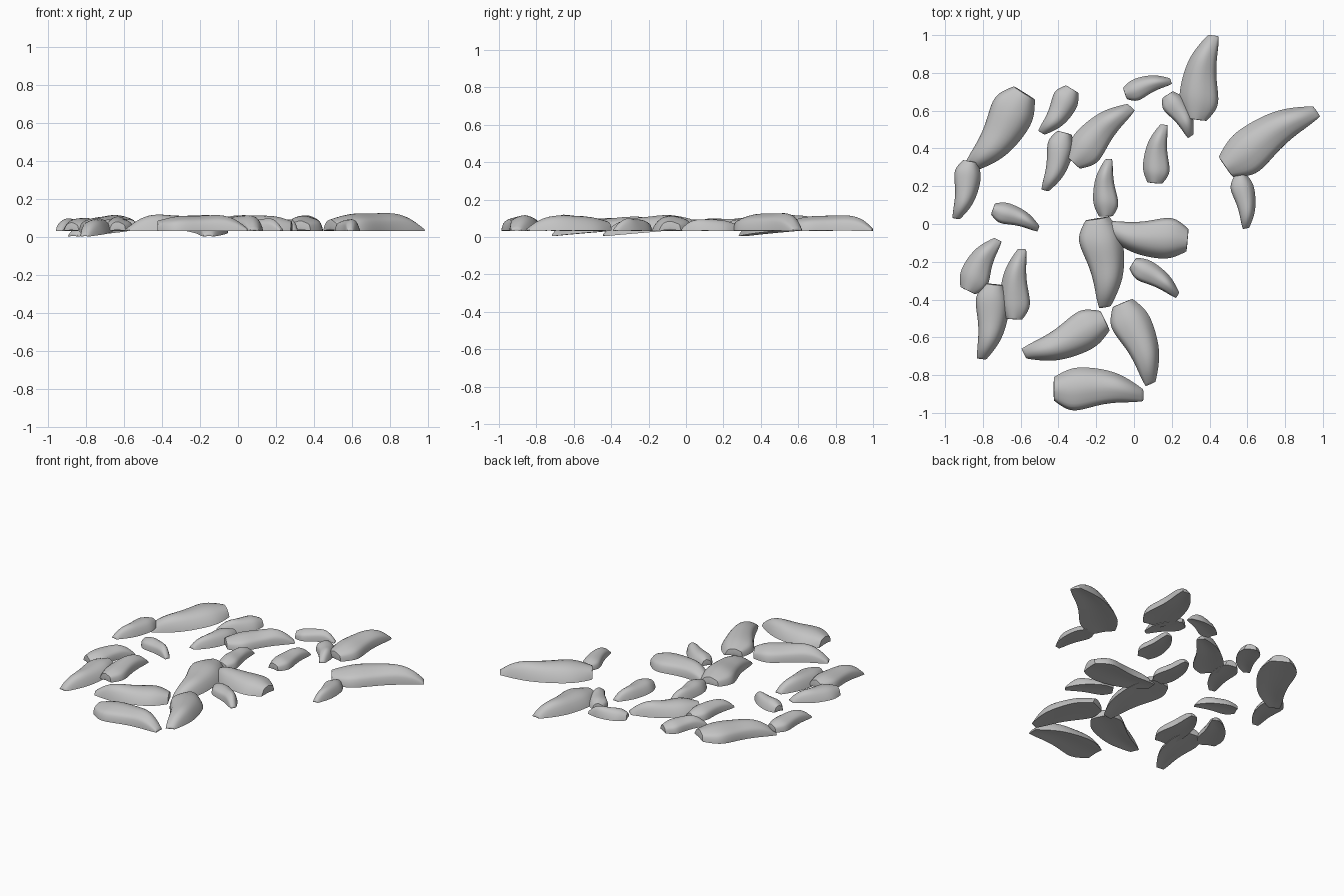
import bpy, bmesh, math, random
from mathutils import Matrix, Vector

if "Cube" in bpy.data.objects:
    bpy.data.objects.remove(bpy.data.objects["Cube"])

random.seed(4)

mat = bpy.data.materials.new("stone_grey")
mat.diffuse_color = (0.55, 0.55, 0.55, 1)
mat.use_nodes = True
mat.node_tree.nodes["Principled BSDF"].inputs["Base Color"].default_value = mat.diffuse_color

# Bent stone template: position along, left edge, right edge, crest height (per unit length)
STATIONS = [
    (-0.50, 0.14, -0.13, 0.12),
    (-0.34, 0.235, -0.25, 0.17),
    (-0.20, 0.26, -0.245, 0.185),
    (0.02, 0.24, -0.175, 0.185),
    (0.22, 0.19, -0.15, 0.20),
    (0.39, 0.09, -0.15, 0.14),
    (0.51, 0.00, -0.135, 0.03),
]

# x, y, heading of the narrow end, length, width, tilt
STONES = [
    (-0.71, 0.49, -127, 0.49, 0.25, 5),
    (-0.895, 0.18, -105, 0.31, 0.15, 0),
    (-0.40, 0.595, -126, 0.28, 0.15, 0),
    (-0.41, 0.33, -110, 0.32, 0.15, 0),
    (-0.18, 0.48, 42, 0.42, 0.20, 0),
    (0.07, 0.73, 14, 0.25, 0.12, 0),
    (0.245, 0.58, -62, 0.25, 0.13, 0),
    (0.36, 0.775, 77, 0.45, 0.22, 0),
    (0.715, 0.46, 30, 0.56, 0.25, 0),
    (0.125, 0.37, 80, 0.31, 0.15, 0),
    (0.585, 0.12, -85, 0.28, 0.13, 0),
    (-0.15, 0.19, 86, 0.30, 0.14, 0),
    (0.065, -0.065, 170, 0.44, 0.23, 0),
    (-0.16, -0.20, -86, 0.47, 0.24, 5),
    (0.115, -0.285, -37, 0.29, 0.13, 0),
    (0.025, -0.625, -72, 0.45, 0.22, 0),
    (-0.36, -0.61, -159, 0.46, 0.22, 0),
    (-0.19, -0.875, -5, 0.47, 0.24, 0),
    (-0.76, -0.515, -101, 0.40, 0.19, 5),
    (-0.625, -0.32, 82, 0.37, 0.17, 0),
    (-0.81, -0.215, 59, 0.31, 0.17, 0),
    (-0.625, 0.035, -25, 0.26, 0.12, 0),
]


def stone(name, x, y, heading, length, width, tilt):
    bm = bmesh.new()
    crease = bm.edges.layers.float.new("crease_edge")
    ws = width / 0.51
    hs = 0.035 + 0.125 * length      # small stones are relatively thicker
    rings = []
    for u, left, right, h in STATIONS:
        top = h / 0.2 * hs * random.uniform(0.94, 1.06)
        mid = (left + right) / 2
        half = (left - right) / 2
        arch = 0.15 * top            # slightly hollow underside
        section = [(-1, 0), (-0.86, 0.68), (-0.1, 1.0), (0.62, 0.9),
                   (1, 0)]
        pts = [Vector((u * length, (mid + half * s) * ws, top * k)) for s, k in section]
        pts.append(Vector((u * length, mid * ws, arch)))
        rings.append([bm.verts.new(p) for p in pts])
    n = len(rings[0])
    for a, b in zip(rings, rings[1:]):
        for i in range(n):
            j = (i + 1) % n
            bm.faces.new((a[i], b[i], b[j], a[j]))
        for i in (0, 4):             # crisp lower rim
            bm.edges.get((a[i], b[i]))[crease] = 0.85
        for i in (1, 2):
            bm.edges.get((a[i], b[i]))[crease] = 0.3
    for r in (rings[0], rings[-1]):
        bm.faces.new(r)
        for i in range(n):
            bm.edges.get((r[i], r[(i + 1) % n]))[crease] = 0.8
    bmesh.ops.recalc_face_normals(bm, faces=bm.faces)
    me = bpy.data.meshes.new(name)
    # tilted stones lean on neighbours with the narrow end on the ground
    lift = 0.032 if not tilt else 0.004 + 0.5 * length * math.sin(math.radians(tilt))
    m = (Matrix.Translation((x, y, lift))
         @ Matrix.Rotation(math.radians(heading + 5), 4, 'Z')
         @ Matrix.Rotation(math.radians(tilt), 4, 'Y'))
    bm.transform(m)
    bm.to_mesh(me)
    bm.free()
    me.materials.append(mat)
    ob = bpy.data.objects.new(name, me)
    bpy.context.collection.objects.link(ob)
    sub = ob.modifiers.new("round", 'SUBSURF')
    sub.levels = sub.render_levels = 2
    bpy.context.view_layer.objects.active = ob
    ob.select_set(True)
    bpy.ops.object.modifier_apply(modifier="round")
    bpy.ops.object.shade_smooth_by_angle(angle=math.radians(40))
    ob.select_set(False)


for k, row in enumerate(STONES):
    stone(f"curved_stone_{k + 1:02d}", *row)
